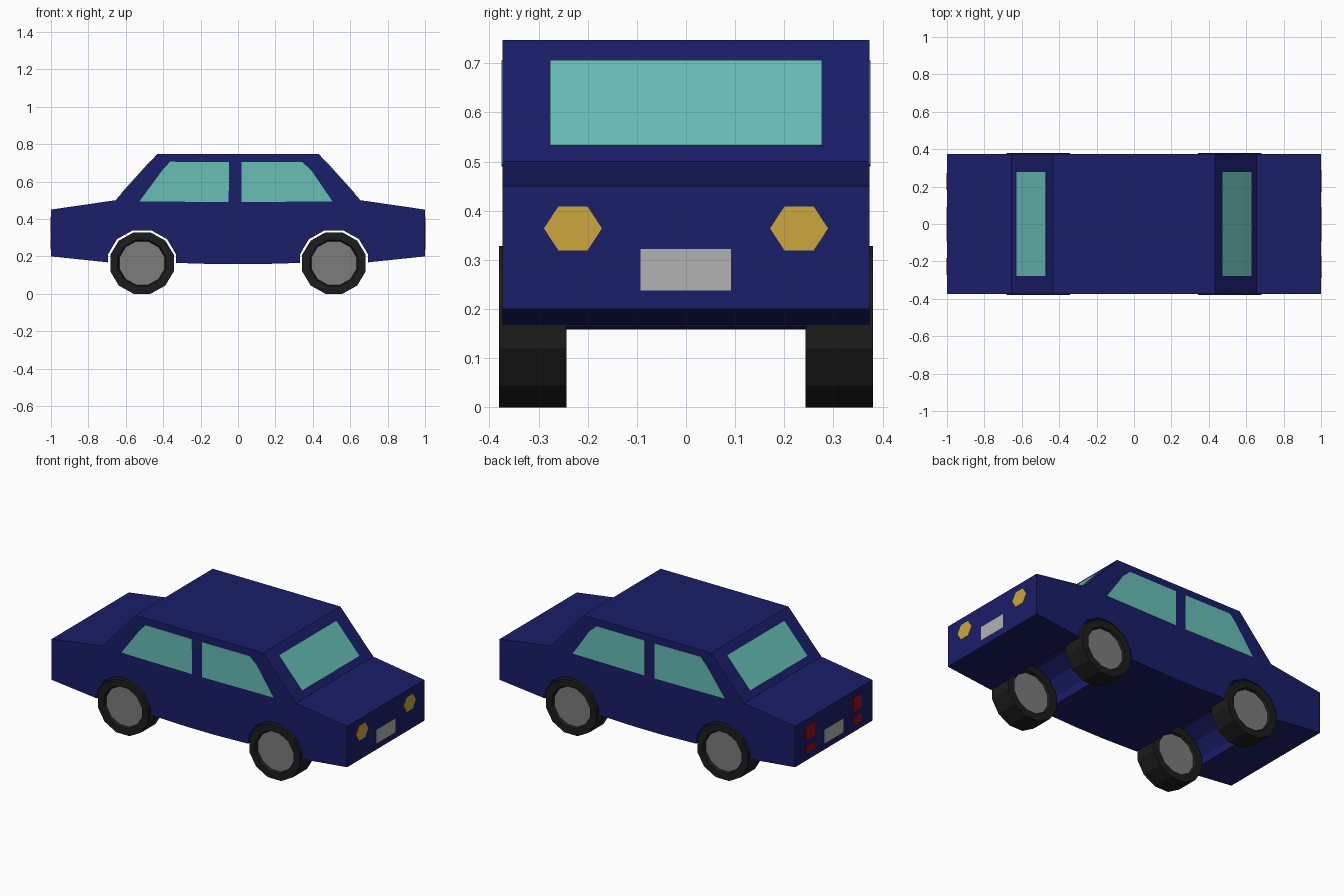
import bpy, bmesh, math
from mathutils import Vector

if "Cube" in bpy.data.objects:
    bpy.data.objects.remove(bpy.data.objects["Cube"])


def material(name, r, g, b):
    m = bpy.data.materials.new(name)
    m.diffuse_color = (r, g, b, 1)
    m.use_nodes = True
    m.node_tree.nodes["Principled BSDF"].inputs["Base Color"].default_value = m.diffuse_color
    return m


PAINT = material("navy paint", 0.010, 0.013, 0.14)
GLASS = material("glass", 0.14, 0.51, 0.46)
AMBER = material("amber", 0.60, 0.39, 0.045)
RED = material("red", 0.30, 0.004, 0.01)
PLATE = material("light grey", 0.45, 0.45, 0.45)
RUBBER = material("rubber", 0.012, 0.012, 0.012)
HUB = material("hub grey", 0.20, 0.20, 0.20)


def finish(name, bm, mat):
    bmesh.ops.recalc_face_normals(bm, faces=bm.faces)
    me = bpy.data.meshes.new(name)
    bm.to_mesh(me)
    bm.free()
    me.materials.append(mat)
    ob = bpy.data.objects.new(name, me)
    bpy.context.collection.objects.link(ob)
    return ob


def solid(name, pts, vec, mat):
    """Closed solid: outline swept along a vector."""
    bm = bmesh.new()
    a = [bm.verts.new(p) for p in pts]
    b = [bm.verts.new(Vector(p) + Vector(vec)) for p in pts]
    bm.faces.new(a)
    bm.faces.new(b[::-1])
    for i in range(len(a)):
        j = (i + 1) % len(a)
        bm.faces.new((a[i], a[j], b[j], b[i]))
    return finish(name, bm, mat)


W = 0.373                      # half width of body
WX, WZ = 0.513, 0.164          # wheel centre
SIDES = 12


def wheel_ring(cx, scale):
    """Twelve-sided outline with a flat resting on the ground."""
    k = scale / math.cos(math.pi / SIDES)
    angles = [(i + 0.5) * 2 * math.pi / SIDES for i in range(SIDES)]
    return [(cx + 0.170 * k * math.cos(t), WZ + 0.164 * k * math.sin(t)) for t in angles]


# body shell with wheel arches cut through the full width
def arch(cx):
    return [p for p in wheel_ring(cx, 1.07) if p[1] > WZ]


upper = [(-1, 0.20), (-1, 0.45), (-0.655, 0.50), (-0.432, 0.747),
         (0.432, 0.747), (0.655, 0.50), (1, 0.45), (1, 0.20)]
profile = upper + [(WX + 0.182, 0.168)] + arch(WX) + [(WX - 0.182, 0.165)]
profile += [(0.1, 0.158), (-0.1, 0.158)]
profile += [(-WX + 0.182, 0.165)] + arch(-WX) + [(-WX - 0.182, 0.168)]
solid("body", [(x, -W, z) for x, z in profile], (0, 2 * W, 0), PAINT)

# side windows
rear = [(-0.527, 0.494), (-0.405, 0.66), (-0.363, 0.706), (-0.048, 0.704), (-0.050, 0.490)]
front = [(0.018, 0.490), (0.505, 0.494), (0.392, 0.66), (0.342, 0.705), (0.018, 0.704)]
for s, side in ((-1, "right"), (1, "left")):
    for label, pts in (("rear", rear), ("front", front)):
        solid(f"{label}_{side}_window", [(x, s * (W - 0.002), z) for x, z in pts],
              (0, s * 0.004, 0), GLASS)

# windscreen and rear window on the sloping pillars
for s, name in ((1, "windscreen"), (-1, "rear_window")):
    n = Vector((s * 0.742, 0, 0.670))
    lo, hi = (s * 0.626, 0.532), (s * 0.470, 0.705)
    quad = [(lo[0], -0.277, lo[1]), (lo[0], 0.277, lo[1]),
            (hi[0], 0.277, hi[1]), (hi[0], -0.277, hi[1])]
    solid(name, [Vector(p) - n * 0.002 for p in quad], n * 0.005, GLASS)


# lamps and plates on the two end panels
def end_panel(name, s, pts, mat):
    solid(name, [(s * 0.998, y, z) for y, z in pts], (s * 0.004, 0, 0), mat)


def rect(y0, y1, z0, z1):
    return [(y0, z0), (y1, z0), (y1, z1), (y0, z1)]


for s, end in ((1, "front"), (-1, "rear")):
    end_panel(end + "_plate", s, rect(-0.093, 0.092, 0.238, 0.322), PLATE)
for s, side in ((-1, "right"), (1, "left")):
    hexagon = [(s * 0.23 + 0.059 * math.cos(i * math.pi / 3),
                0.364 + 0.052 * math.sin(i * math.pi / 3)) for i in range(6)]
    end_panel("headlight_" + side, 1, hexagon, AMBER)
    end_panel("tail_light_" + side, -1, rect(s * 0.182, s * 0.272, 0.322, 0.410), RED)
    end_panel("reverse_light_" + side, -1, rect(s * 0.182, s * 0.272, 0.243, 0.290), RED)

# wheels: tyre ring with recessed hub discs on both faces
section = [(0.71, 0.365), (0.75, 0.380), (1, 0.380), (1, 0.243), (0.75, 0.243), (0.71, 0.258)]
for cx, end in ((WX, "front"), (-WX, "rear")):
    for s, side in ((-1, "right"), (1, "left")):
        bm = bmesh.new()
        loops = [[bm.verts.new((x, s * y, z)) for x, z in wheel_ring(cx, k)]
                 for k, y in section]
        for a, b in zip(loops, loops[1:] + loops[:1]):
            for i in range(SIDES):
                j = (i + 1) % SIDES
                bm.faces.new((a[i], a[j], b[j], b[i]))
        finish(f"{end}_{side}_tyre", bm, RUBBER)
        solid(f"{end}_{side}_hub", [(x, s * 0.258, z) for x, z in wheel_ring(cx, 0.71)],
              (0, s * 0.107, 0), HUB)
